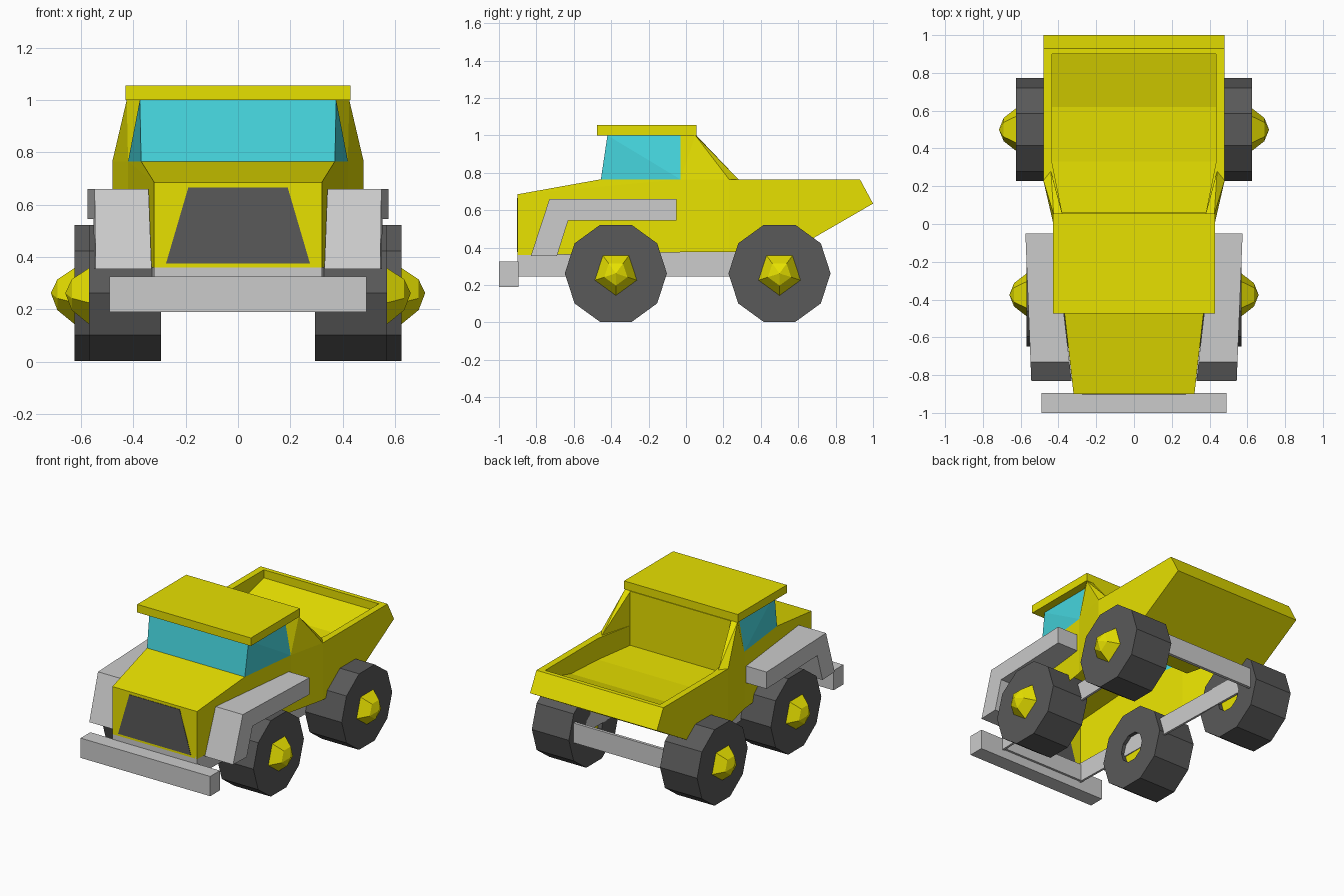
import bpy, bmesh
from math import sin, cos, pi

if "Cube" in bpy.data.objects:
    bpy.data.objects.remove(bpy.data.objects["Cube"])


def material(name, rgb):
    m = bpy.data.materials.new(name)
    m.diffuse_color = (*rgb, 1)
    m.use_nodes = True
    m.node_tree.nodes["Principled BSDF"].inputs["Base Color"].default_value = m.diffuse_color
    return m


YELLOW = material("yellow paint", (0.8, 0.75, 0.0))
GLASS = material("teal glass", (0.06, 0.66, 0.72))
DARK = material("dark rubber", (0.1, 0.1, 0.1))


def finish(name, bm, mat=None):
    bmesh.ops.recalc_face_normals(bm, faces=bm.faces[:])
    me = bpy.data.meshes.new(name)
    bm.to_mesh(me)
    bm.free()
    ob = bpy.data.objects.new(name, me)
    bpy.context.collection.objects.link(ob)
    if mat:
        me.materials.append(mat)
    return ob


def hull(name, pts, mat=None):
    """Convex solid around a few points."""
    bm = bmesh.new()
    for p in pts:
        bm.verts.new(p)
    r = bmesh.ops.convex_hull(bm, input=bm.verts[:])
    junk = {g for g in r["geom_interior"] + r["geom_unused"] if isinstance(g, bmesh.types.BMVert)}
    bmesh.ops.delete(bm, geom=list(junk), context='VERTS')
    bmesh.ops.dissolve_limit(bm, angle_limit=0.01, verts=bm.verts[:], edges=bm.edges[:])
    return finish(name, bm, mat)


def sym(pts):
    return [(s * x, y, z) for x, y, z in pts for s in (-1, 1)]


def box(name, hw, y0, y1, z0, z1, mat=None):
    return hull(name, sym([(hw, y, z) for y in (y0, y1) for z in (z0, z1)]), mat)


def lathe(name, profile, n, start, s, cy, cz, mat, closed):
    """Polygon rings of (x, radius) around an axle along x."""
    bm = bmesh.new()
    rings = [[bm.verts.new((s * x, cy + r * cos(start + 2 * pi * i / n),
                            cz + r * sin(start + 2 * pi * i / n))) for i in range(n)]
             for x, r in profile]
    pairs = list(zip(rings, rings[1:]))
    if closed:
        pairs.append((rings[-1], rings[0]))
    for a, b in pairs:
        for i in range(n):
            j = (i + 1) % n
            bm.faces.new((a[i], a[j], b[j], b[i]))
    bmesh.ops.remove_doubles(bm, verts=bm.verts[:], dist=1e-4)
    return finish(name, bm, mat)


def open_up(ob, test):
    """Delete the faces whose centre and normal pass the test, leaving an open shell."""
    bm = bmesh.new()
    bm.from_mesh(ob.data)
    bm.normal_update()
    doomed = [f for f in bm.faces if test(f.calc_center_median(), f.normal)]
    bmesh.ops.delete(bm, geom=doomed, context='FACES')
    bm.to_mesh(ob.data)
    bm.free()


# hood and lower cab: shell open below, behind and under the windows
hood = hull("hood_body", sym([(.32, -.9, .36), (.32, -.9, .685), (.37, -.455, .765),
                              (.37, -.455, .365), (.42, -.03, .765), (.42, -.03, .375)]), YELLOW)
open_up(hood, lambda c, n: n.z < -.9 or n.y > .9 or n.z > .995)

# dump bed: hollow the tray, then open the underside and front
bed = hull("dump_bed", sym([(.42, -.03, .375), (.42, -.03, .765), (.48, .23, .375), (.48, .23, .765),
                            (.48, .55, .375), (.48, 1, .635), (.48, .93, .765)]), YELLOW)
tray = hull("tray_cutter", sym([(.38, .06, .63), (.38, .06, .9), (.435, .33, .62), (.435, .33, .9),
                                (.435, .62, .635), (.435, .9, .71), (.435, .9, .9)]))
mod = bed.modifiers.new("tray", 'BOOLEAN')
mod.operation = 'DIFFERENCE'
mod.solver = 'EXACT'
mod.object = tray
bpy.context.view_layer.objects.active = bed
bpy.ops.object.modifier_apply(modifier="tray")
bpy.data.objects.remove(tray)
open_up(bed, lambda c, n: n.z < -.95 or (n.y < -.9 and c.y < 0))

# cab: glass, back wall, roof
glass = hull("cab_windows", sym([(.37, -.455, .765), (.375, -.42, 1), (.375, -.03, 1), (.42, -.03, .765)]), GLASS)
open_up(glass, lambda c, n: abs(n.z) > .9 or n.y > .9)
box("cab_back_wall", .38, .05, .06, .76, 1.0, YELLOW)
box("roof", .43, -.475, .055, 1.0, 1.055, YELLOW)

# grille and bumper
hull("grille", sym([(w, y, z) for w, z in ((.275, .375), (.19, .665)) for y in (-.903, -.895)]), DARK)
box("front_bumper", .49, -1.0, -.895, .19, .325)

# open chassis frame
box("chassis_front_bar", .32, -.9, -.88, .25, .365)
box("chassis_rear_bar", .35, .70, .72, .225, .36)

for s, side in ((1, "right"), (-1, "left")):
    # chassis rail, tucked behind the inner wheel faces
    hull(side + "_chassis_rail", [(s * x, y, z) for y, xs in ((-.9, (.305, .32)), (.72, (.35, .365)))
                                  for x in xs for z in (.245, .375)])
    # sloping buttress behind the cab
    hull(side + "_cab_buttress", [(s * x, y, z) for x, y, z in (
        (.42, -.03, .765), (.375, -.03, 1), (.425, .05, 1), (.38, .055, 1),
        (.48, .23, .765), (.44, .28, .765), (.38, .06, .765))], YELLOW)

    # front fender, slightly splayed
    prof = [(-.05, .66), (-.05, .545), (-.63, .545), (-.69, .355), (-.83, .355), (-.73, .66)]
    bm = bmesh.new()
    inner = [bm.verts.new((s * (.42 + (y + .05) * .115), y, z)) for y, z in prof]
    outer = [bm.verts.new((s * (.575 + (y + .05) * .04), y, z)) for y, z in prof]
    bm.faces.new(inner)
    bm.faces.new(outer)
    for i in range(6):
        j = (i + 1) % 6
        bm.faces.new((inner[i], inner[j], outer[j], outer[i]))
    finish(side + "_fender", bm)

    # wheels and hubs, seen through a hole on the inner face
    for end, cy, xi, xo in (("front", -.375, .295, .57), ("rear", .5, .345, .625)):
        nm = f"{end}_{side}"
        lathe(nm + "_tyre", [(xi, .1), (xi, .273), (xo, .273), (xo, .1)], 10, 0, s, cy, .262, DARK, True)
        lathe(nm + "_hub", [(xi + .03, 0), (xi + .03, .118), (xo, .118), (xo + .065, .065), (xo + .09, 0)],
              5, -pi / 2, s, cy, .262, YELLOW, False)
